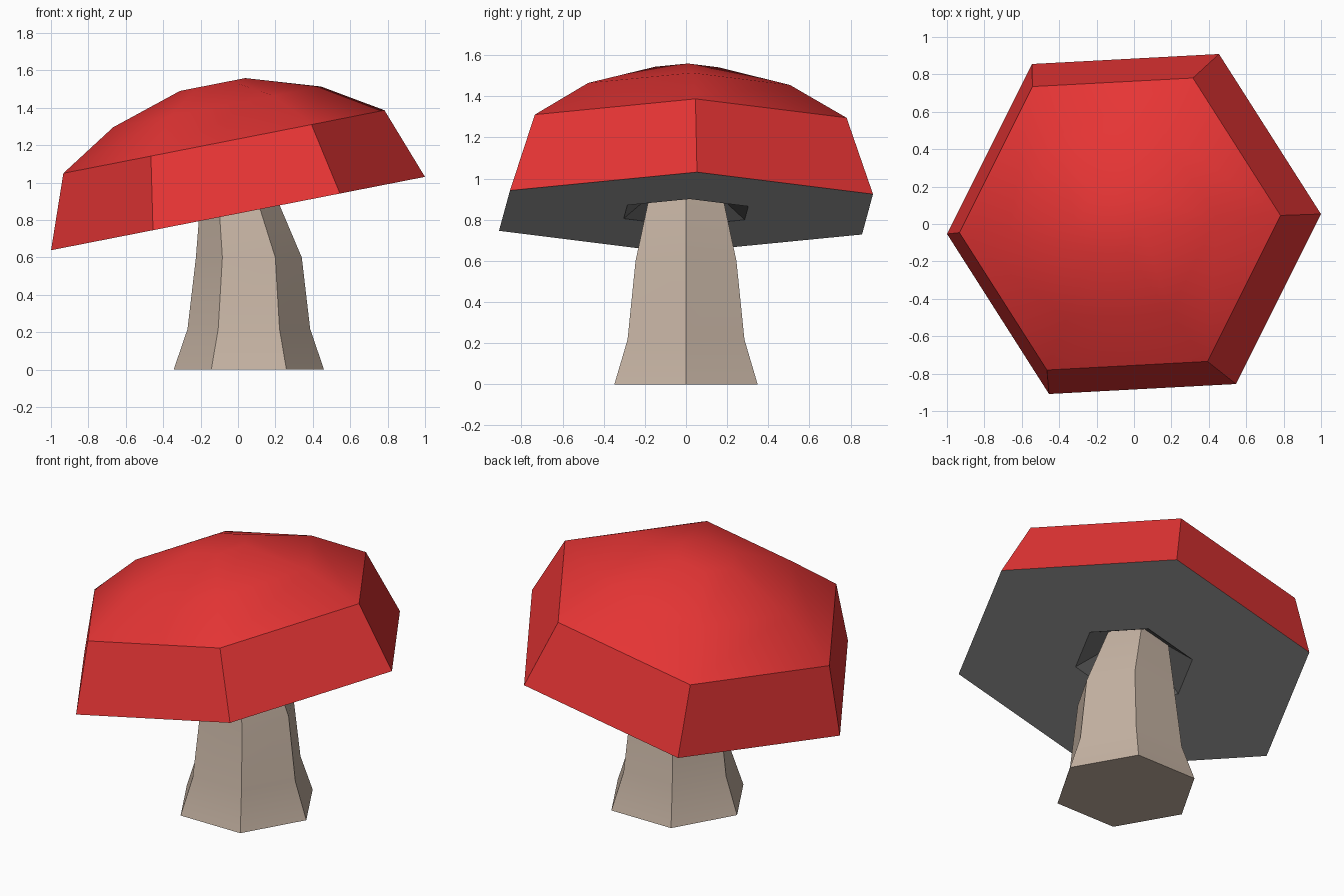
import bpy, bmesh
from math import cos, sin, pi, radians
from mathutils import Matrix, Vector

if "Cube" in bpy.data.objects:
    bpy.data.objects.remove(bpy.data.objects["Cube"])

SIDES = 6


def material(name, rgb):
    mat = bpy.data.materials.new(name)
    mat.use_nodes = True
    mat.diffuse_color = (*rgb, 1)
    bsdf = mat.node_tree.nodes["Principled BSDF"]
    bsdf.inputs["Base Color"].default_value = (*rgb, 1)
    bsdf.inputs["Roughness"].default_value = 0.8
    return mat


def hex_ring(radius, frame):
    """Corner points of a regular hexagon placed by a matrix."""
    steps = [2 * pi * i / SIDES for i in range(SIDES)]
    return [frame @ Vector((radius * cos(a), radius * sin(a), 0)) for a in steps]


def loft(name, rings, mats, bands):
    """Skin a stack of rings, cap both ends, colour each band."""
    bm = bmesh.new()
    loops = [[bm.verts.new(p) for p in ring] for ring in rings]
    for lower, upper, band in zip(loops, loops[1:], bands):
        for i in range(SIDES):
            j = (i + 1) % SIDES
            face = bm.faces.new((lower[i], lower[j], upper[j], upper[i]))
            face.material_index = band
    bm.faces.new(loops[0][::-1]).material_index = bands[0]
    bm.faces.new(loops[-1]).material_index = bands[-1]
    bmesh.ops.recalc_face_normals(bm, faces=bm.faces)
    mesh = bpy.data.meshes.new(name)
    bm.to_mesh(mesh)
    bm.free()
    for mat in mats:
        mesh.materials.append(mat)
    obj = bpy.data.objects.new(name, mesh)
    bpy.context.collection.objects.link(obj)
    bpy.ops.object.select_all(action='DESELECT')
    obj.select_set(True)
    bpy.context.view_layer.objects.active = obj
    bpy.ops.object.shade_smooth_by_angle(angle=radians(35))
    return obj


red = material("cap_red", (0.79, 0.035, 0.035))
grey = material("underside_grey", (0.42, 0.42, 0.42))
dark_grey = material("recess_grey", (0.16, 0.16, 0.16))
beige = material("stem_beige", (0.56, 0.45, 0.365))

tilt = Matrix.Rotation(radians(-11.1), 4, 'Y')

# Cap: recess, flat underside, steep rim and shallow dome, all tilted
cap_frame = Matrix.Translation((0, 0, 0.835)) @ tilt @ Matrix.Rotation(radians(3), 4, 'Z')
cap_profile = [(0.18, 0.11), (0.34, 0), (1.02, 0), (0.876, 0.391), (0.567, 0.581), (0.178, 0.703)]
cap_rings = [hex_ring(r, cap_frame @ Matrix.Translation((0, 0, h))) for r, h in cap_profile]
loft("cap", cap_rings, [red, grey, dark_grey], [2, 1, 0, 0, 0])

# Stem: flared foot, narrowing and leaning into the cap
stem_profile = [(0.402, 0), (0.328, 0.217), (0.283, 0.6)]
stem_rings = [hex_ring(r, Matrix.Translation((0.058, 0, z))) for r, z in stem_profile]
stem_rings.append(hex_ring(0.18, Matrix.Translation((-0.02, 0, 1.0)) @ tilt))
loft("stem", stem_rings, [beige], [0, 0, 0])
